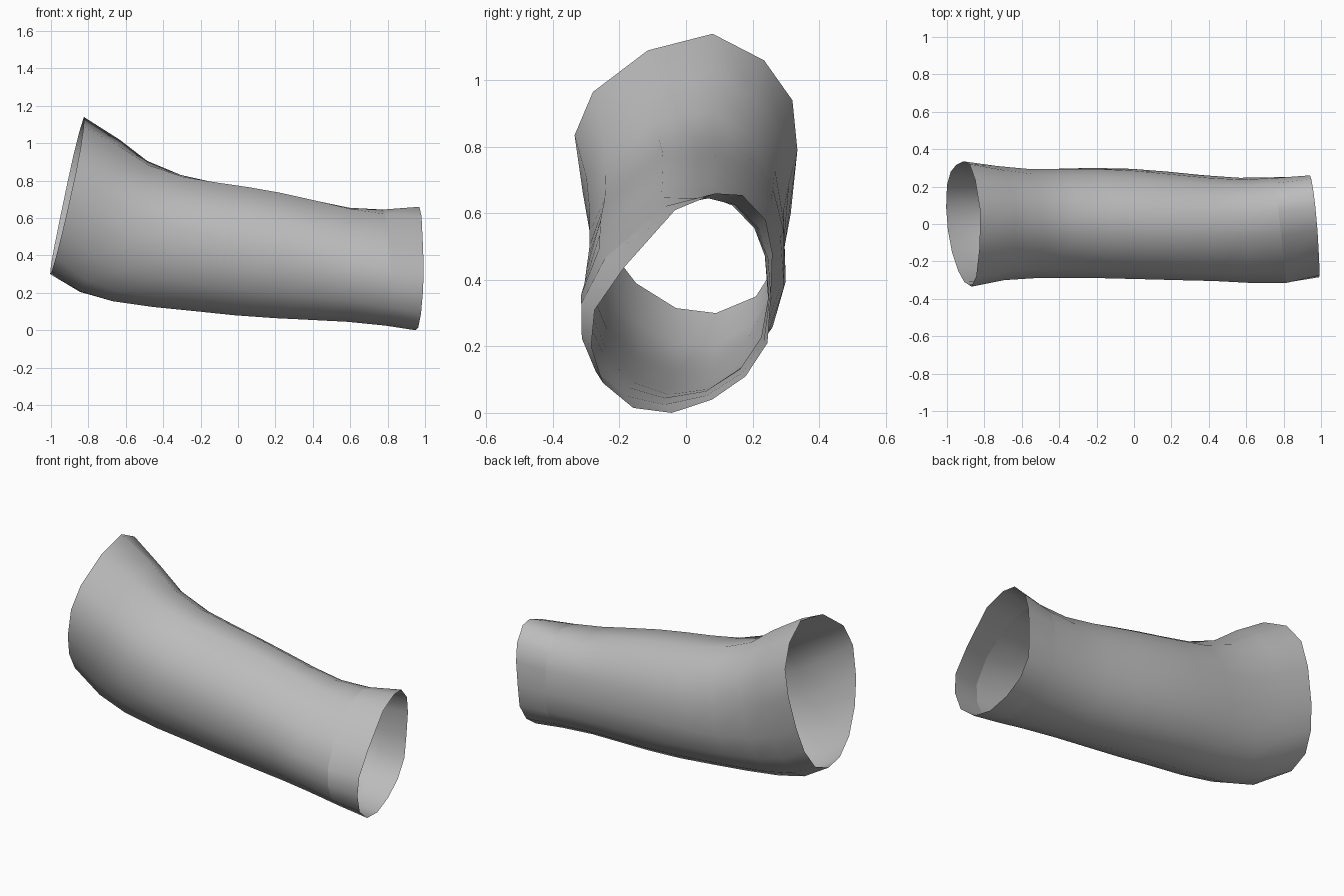
import bpy
import bmesh
from math import radians
from mathutils import Vector

default = bpy.data.objects.get("Cube")
if default:
    bpy.data.objects.remove(default, do_unlink=True)

# Cross-sections (y, z) of the wide and narrow openings, clockwise from the top
WIDE = [(.08, 1.14), (.235, 1.06), (.32, .94), (.335, .79), (.315, .6),
        (.28, .46), (.21, .35), (.09, .3), (-.03, .315), (-.15, .39),
        (-.25, .52), (-.31, .66), (-.335, .835), (-.28, .965), (-.115, 1.09)]
NARROW = [(.08, .66), (.16, .655), (.23, .58), (.25, .48), (.245, .34),
          (.235, .21), (.17, .11), (.07, .04), (-.05, 0), (-.165, .015),
          (-.255, .09), (-.29, .2), (-.28, .31), (-.19, .44), (-.04, .61)]

# Stations along the sleeve: top x, top z, bottom x, bottom z, back y, front y
STATIONS = [
    (-.82, 1.14, -1, .3, .335, -.335),
    (-.63, 1.02, -.84, .205, .31, -.3),
    (-.48, .905, -.67, .155, .295, -.29),
    (-.3, .83, -.46, .125, .295, -.29),
    (-.12, .79, -.26, .105, .3, -.29),
    (.05, .765, -.02, .08, .295, -.295),
    (.22, .735, .19, .065, .28, -.3),
    (.42, .69, .39, .055, .26, -.305),
    (.6, .655, .58, .045, .247, -.315),
    (.78, .645, .78, .025, .25, -.315),
    (.98, .66, .945, 0, .26, -.285),
]


def mix(a, b, t):
    return a + (b - a) * t


def normalised(points):
    """Scale a cross-section to the unit square."""
    ys, zs = zip(*points)
    return [Vector(((y - min(ys)) / (max(ys) - min(ys)),
                    (z - min(zs)) / (max(zs) - min(zs)))) for y, z in points]


def section(t):
    """Blend the two openings, rounder towards the middle of the sleeve."""
    centre = Vector((.5, .5))
    points = []
    for a, b in zip(normalised(WIDE), normalised(NARROW)):
        p = a.lerp(b, t)
        on_circle = centre + (p - centre).normalized() * .5
        points.append(p.lerp(on_circle, 4 * t * (1 - t)))
    return normalised(points)


def make_material(name, value):
    mat = bpy.data.materials.new(name)
    mat.use_nodes = True
    colour = (value, value, value, 1)
    mat.diffuse_color = colour
    mat.node_tree.nodes["Principled BSDF"].inputs["Base Color"].default_value = colour
    return mat


# Open sleeve lofted through the stations
bm = bmesh.new()
rings = []
for i, (tx, tz, bx, bz, back, front) in enumerate(STATIONS):
    t = i / (len(STATIONS) - 1)
    ring = []
    for u, v in section(t):
        y = mix(front, back, u)
        x = mix(bx, tx, v) - mix(.05, .115, t) * y
        ring.append(bm.verts.new((x, y, mix(bz, tz, v))))
    rings.append(ring)

for r, s in zip(rings, rings[1:]):
    for j in range(len(r)):
        k = (j + 1) % len(r)
        bm.faces.new((r[j], s[j], s[k], r[k]))
bmesh.ops.recalc_face_normals(bm, faces=bm.faces)

# Normals point away from the hollow
bm.faces.ensure_lookup_table()
if bm.faces[len(WIDE) * 5].normal.z < 0:
    bmesh.ops.reverse_faces(bm, faces=bm.faces)

# Crease where the cuff band begins
cuff = rings[-2]
for a, b in zip(cuff, cuff[1:] + cuff[:1]):
    bm.edges.get((a, b)).smooth = False

mesh = bpy.data.meshes.new("sleeve")
bm.to_mesh(mesh)
bm.free()
mesh.materials.append(make_material("plain grey", .5))
sleeve = bpy.data.objects.new("sleeve", mesh)
bpy.context.collection.objects.link(sleeve)
bpy.context.view_layer.objects.active = sleeve
sleeve.select_set(True)
bpy.ops.object.shade_smooth_by_angle(angle=radians(50))
